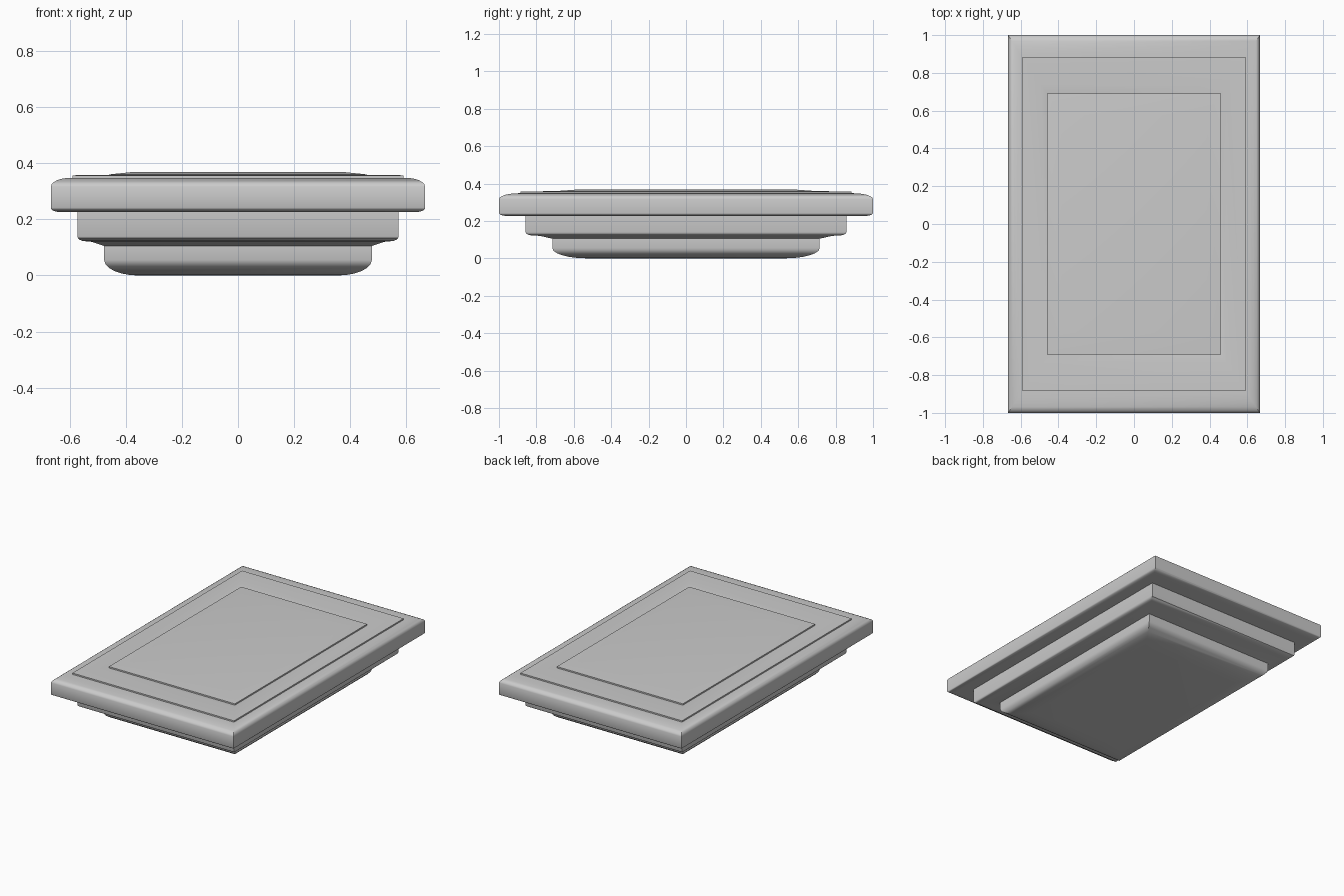
import bpy, bmesh, math

cube = bpy.data.objects.get("Cube")
if cube:
    bpy.data.objects.remove(cube, do_unlink=True)

ASPECT = 0.667  # width to depth of every rectangular outline

grey = bpy.data.materials.new("plain grey")
grey.use_nodes = True
grey.diffuse_color = (0.6, 0.6, 0.6, 1)
grey.node_tree.nodes["Principled BSDF"].inputs["Base Color"].default_value = (0.6, 0.6, 0.6, 1)


def arc(cy, cz, ry, rz, start, end, steps=6):
    """Elliptical arc of profile points, angles in degrees."""
    angles = [math.radians(start + (end - start) * i / steps) for i in range(steps + 1)]
    return [(cy + ry * math.cos(a), cz + rz * math.sin(a)) for a in angles]


def moulding(name, profile):
    """Stack mitred rectangles along a profile of (half depth, height)."""
    bm = bmesh.new()
    rings = [[bm.verts.new((sx * r * ASPECT, sy * r, z))
              for sx, sy in ((-1, -1), (1, -1), (1, 1), (-1, 1))] for r, z in profile]
    for low, high in zip(rings, rings[1:]):
        for i in range(4):
            j = (i + 1) % 4
            bm.faces.new((low[i], low[j], high[j], high[i]))
    bm.faces.new(rings[0][::-1])
    bm.faces.new(rings[-1])
    bmesh.ops.recalc_face_normals(bm, faces=bm.faces)
    mesh = bpy.data.meshes.new(name)
    bm.to_mesh(mesh)
    bm.free()
    mesh.materials.append(grey)
    obj = bpy.data.objects.new(name, mesh)
    bpy.context.collection.objects.link(obj)
    bpy.ops.object.select_all(action='DESELECT')
    obj.select_set(True)
    bpy.context.view_layer.objects.active = obj
    bpy.ops.object.shade_smooth_by_angle(angle=math.radians(32))
    return obj


# Lowest step with a deeply rounded underside
moulding("bottom_step", arc(0.53, 0.055, 0.185, 0.055, -90, 0) + [(0.715, 0.106)])

# Middle step, flaring out from the one below
moulding("middle_step", [(0.715, 0.105), (0.78, 0.12)]
         + arc(0.815, 0.14, 0.043, 0.018, -90, 0, 4) + [(0.858, 0.228)])

# Wide slab with rounded lower and upper rims
moulding("top_slab", arc(0.95, 0.242, 0.05, 0.016, -90, 0, 5)
         + arc(0.895, 0.316, 0.105, 0.032, 0, 90))

# Thin raised border, sloping down to the inner panel
moulding("raised_border", [(0.885, 0.34), (0.885, 0.357), (0.735, 0.359), (0.69, 0.351)])

# Inner panel with a soft bevel up to its flat top
moulding("inner_panel", [(0.69, 0.345), (0.69, 0.36), (0.575, 0.368)])
